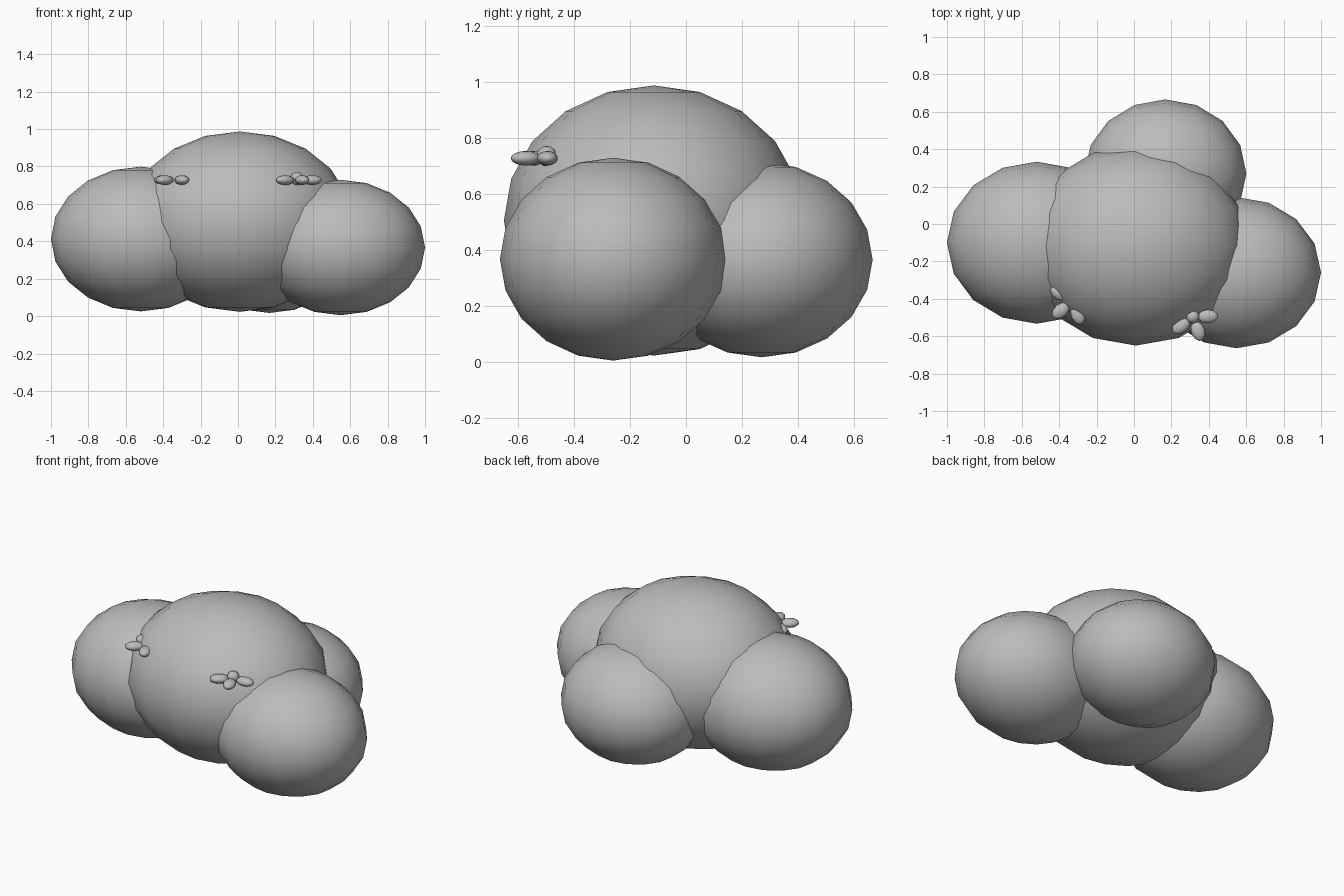
import bpy, math

if "Cube" in bpy.data.objects:
    bpy.data.objects.remove(bpy.data.objects["Cube"])

grey = bpy.data.materials.new("plain grey")
grey.diffuse_color = (0.5, 0.5, 0.5, 1)
grey.use_nodes = True
grey.node_tree.nodes["Principled BSDF"].inputs["Base Color"].default_value = grey.diffuse_color


def ball(name, loc, size, segments=16, rings=10, turn=0.0):
    """Smooth ellipsoid with the given half-sizes."""
    bpy.ops.mesh.primitive_uv_sphere_add(segments=segments, ring_count=rings,
                                         radius=1, location=loc, rotation=(0, 0, turn))
    ob = bpy.context.object
    ob.name = name
    ob.scale = size
    bpy.ops.object.shade_smooth()
    ob.data.materials.append(grey)
    return ob


# Leafy masses of the bush
ball("bush_centre", (0.01, -0.115, 0.505), (0.60, 0.535, 0.482))
ball("bush_left", (-0.52, -0.10, 0.412), (0.48, 0.433, 0.387))
ball("bush_right", (0.548, -0.26, 0.367), (0.452, 0.404, 0.362))
ball("bush_back", (0.168, 0.27, 0.365), (0.433, 0.396, 0.348))


# Flowers: a round heart with five flat petals
def flower(name, x, y, z, start):
    ball(name + "_heart", (x, y, z + 0.008), (0.036, 0.036, 0.036), 10, 8)
    for i in range(5):
        a = start + i * math.tau / 5
        ball(f"{name}_petal_{i + 1}",
             (x + 0.08 * math.cos(a), y + 0.08 * math.sin(a), z),
             (0.055, 0.037, 0.026), 10, 8, a)


flower("right_flower", 0.315, -0.497, 0.727, math.radians(2))
flower("left_flower", -0.33, -0.412, 0.727, math.radians(4))
